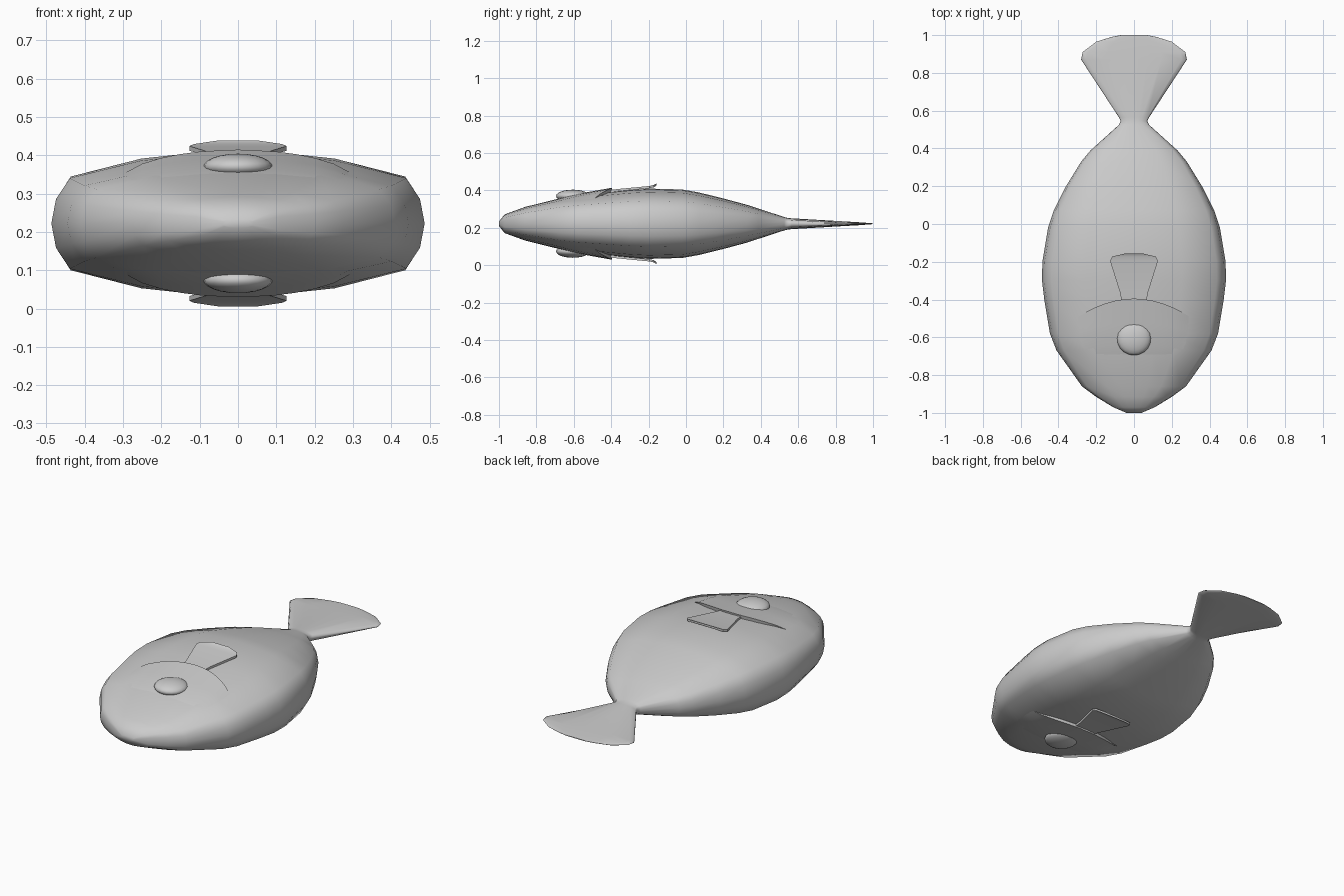
import bpy, bmesh, math

if "Cube" in bpy.data.objects:
    bpy.data.objects.remove(bpy.data.objects["Cube"])

ZC = 0.222  # mid plane height of the fish lying on its side

# body rings: y, half width, half thickness
RINGS = [(-1, .04, .012), (-.97, .11, .05), (-.915, .2, .07), (-.86, .275, .09),
         (-.67, .41, .137), (-.58, .445, .152), (-.4, .475, .172), (-.3, .487, .182),
         (-.2, .485, .188), (-.02, .455, .183), (.07, .425, .167), (.2, .36, .135),
         (.33, .28, .1), (.39, .23, .08), (.525, .08, .036), (.545, .07, .031),
         (.565, .08, .029), (.87, .28, .011), (.91, .272, .009), (.965, .2, .005),
         (.99, .12, .003), (1, .07, .002)]
# quarter cross-section, from side edge to crown
QUARTER = [(1, 0), (.975, .35), (.9, .65), (.52, .9), (.25, .975)]


def finish(name, bm, angle=40):
    bmesh.ops.recalc_face_normals(bm, faces=bm.faces)
    me = bpy.data.meshes.new(name)
    bm.to_mesh(me)
    bm.free()
    ob = bpy.data.objects.new(name, me)
    bpy.context.collection.objects.link(ob)
    bpy.ops.object.select_all(action='DESELECT')
    ob.select_set(True)
    bpy.context.view_layer.objects.active = ob
    bpy.ops.object.shade_smooth_by_angle(angle=math.radians(angle))
    return ob


def lerp(pts, v):
    for a, b in zip(pts, pts[1:]):
        if v <= b[0]:
            t = (v - a[0]) / (b[0] - a[0])
            return [p + (q - p) * t for p, q in zip(a, b)]
    return pts[-1]


def height(x, y):
    """Half thickness of the body at a point."""
    _, w, h = lerp(RINGS, y)
    section = [(0, 1)] + QUARTER[::-1]
    return h * lerp(section, min(abs(x) / w, 1))[1]


# body and tail in one loft
right = QUARTER + [(0, 1)] + [(-x, z) for x, z in QUARTER[::-1]]
section = right + [(x, -z) for x, z in right[-2:0:-1]]
bm = bmesh.new()
loops = [[bm.verts.new((x * w, y, ZC + z * h)) for x, z in section] for y, w, h in RINGS]
n = len(section)
for a, b in zip(loops, loops[1:]):
    for i in range(n):
        bm.faces.new((a[i], a[(i + 1) % n], b[(i + 1) % n], b[i]))
bm.faces.new(loops[0])
bm.faces.new(loops[-1])
finish("fish_body", bm, 60)

for side, s in (("upper", 1), ("lower", -1)):
    # gill cover, lifting off the head towards its curved rear edge
    bm = bmesh.new()
    rows, cols = 8, 12
    grid = []
    for i in range(cols + 1):
        x = -.3 + .6 * i / cols
        end = -.395 - .1 * (abs(x) / .3) ** 2
        lift = .022 * (1 - (abs(x) / .3) ** 4)
        col = []
        for j in range(rows + 1):
            t = j / rows
            y = -.72 + (end + .72) * t
            col.append(bm.verts.new((x, y, ZC + s * (height(x, y) - .002 + lift * t))))
        # rear rim going back into the body
        col.append(bm.verts.new((x, end - .005, ZC + s * (height(x, end) - .006))))
        grid.append(col)
    for a, b in zip(grid, grid[1:]):
        for j in range(rows + 1):
            bm.faces.new((a[j], a[j + 1], b[j + 1], b[j]))
    gill = finish(side + "_gill_cover", bm)
    # eye
    bm = bmesh.new()
    bmesh.ops.create_uvsphere(bm, u_segments=20, v_segments=12, radius=1)
    for v in bm.verts:
        v.co = (v.co.x * .09, -.605 + v.co.y * .09, ZC + s * (.148 + v.co.z * .034))
    finish(side + "_eye", bm)

    # side fin, a thin fan raised at the rear
    bm = bmesh.new()
    half = [(.06, -.43), (.075, -.36), (.127, -.195), (.115, -.172), (.05, -.157)]
    outline = half + [(-x, y) for x, y in half[::-1]]

    def fin_z(x, y):
        return .18 + .038 * (y + .43) / .27 - .7 * x * x

    top = [bm.verts.new((x, y, ZC + s * fin_z(x, y))) for x, y in outline]
    low = [bm.verts.new((x, y, ZC + s * (fin_z(x, y) - .012))) for x, y in outline]
    m = len(outline)
    for i in range(m):
        bm.faces.new((top[i], top[(i + 1) % m], low[(i + 1) % m], low[i]))
    for i in range(len(half) - 1):
        for lay in (top, low):
            bm.faces.new((lay[i], lay[i + 1], lay[m - 2 - i], lay[m - 1 - i]))
    finish(side + "_side_fin", bm)
